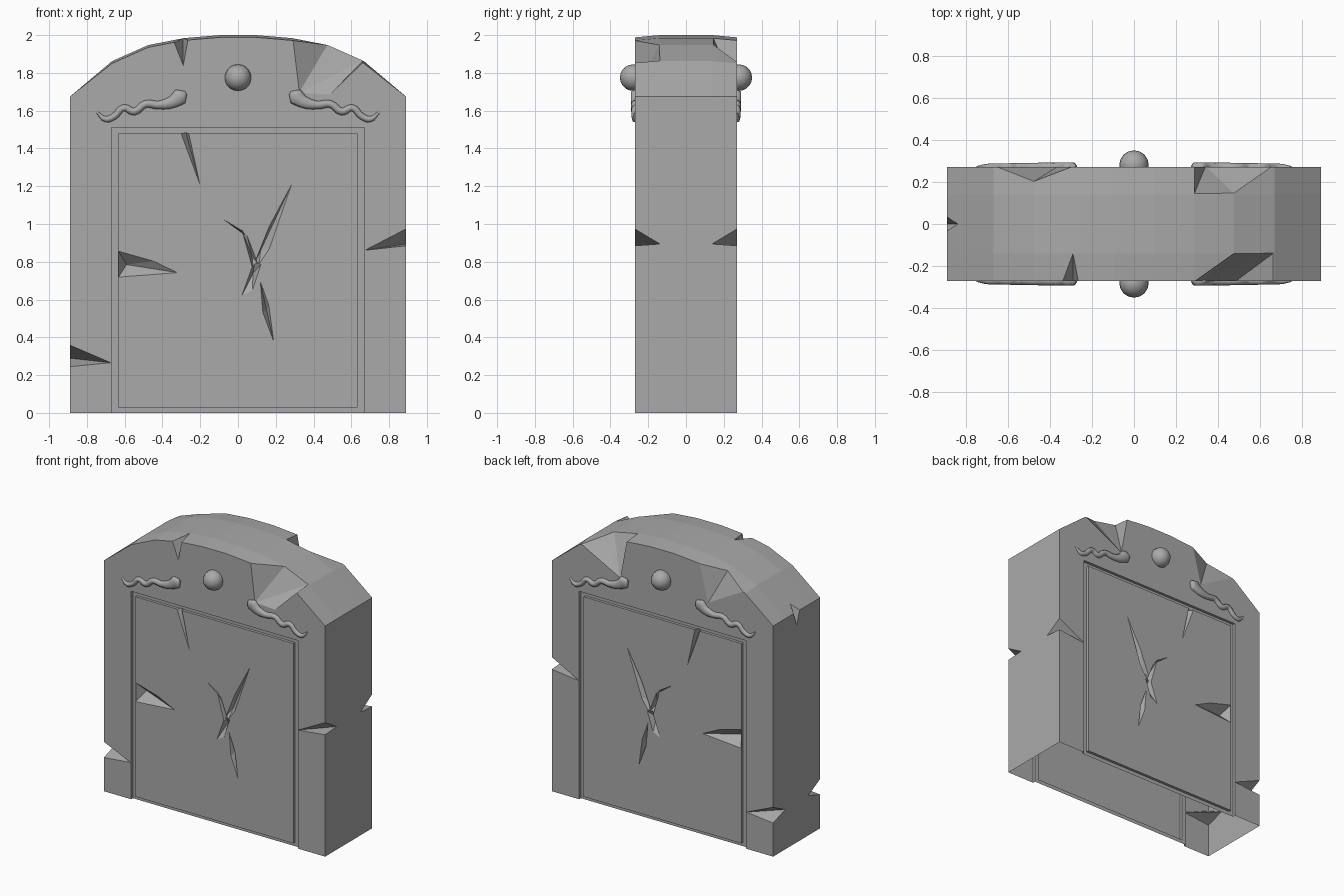
import bpy, bmesh, math

if bpy.data.objects.get("Cube"):
    bpy.data.objects.remove(bpy.data.objects["Cube"])

stone = bpy.data.materials.new("grey_stone")
stone.use_nodes = True
stone.diffuse_color = (0.4, 0.4, 0.4, 1)
stone.node_tree.nodes["Principled BSDF"].inputs["Base Color"].default_value = (0.4, 0.4, 0.4, 1)

HALF = 0.27      # half thickness of the slab
F = -0.274       # just outside the front face


def add_object(name, bm):
    bmesh.ops.recalc_face_normals(bm, faces=bm.faces)
    mesh = bpy.data.meshes.new(name)
    bm.to_mesh(mesh)
    bm.free()
    mesh.materials.append(stone)
    obj = bpy.data.objects.new(name, mesh)
    bpy.context.collection.objects.link(obj)
    return obj


# Arched slab: the same profile in four rows, crowned a little in the middle
arch = [(0.889, 1.675), (0.667, 1.85), (0.476, 1.935), (0.286, 1.972), (0.095, 1.988)]
profile = [(-0.889, 0)] + [(-x, z) for x, z in arch] + arch[::-1] + [(0.889, 0)]
bm = bmesh.new()
rows = []
for y in (-HALF, -0.14, 0.14, HALF):
    crown = 0.012 if abs(y) < 0.2 else 0
    rows.append([bm.verts.new((x, y, z + (crown if z > 1.7 else 0))) for x, z in profile])
count = len(profile)
for a, b in zip(rows, rows[1:]):
    for i in range(count):
        j = (i + 1) % count
        bm.faces.new((a[i], a[j], b[j], b[i]))
bm.faces.new(rows[0])
bm.faces.new(rows[-1])
slab = add_object("stone_slab", bm)

# Cutters: convex hulls of a few points, optionally repeated on the back
cutters = []


def cut(points, both=True):
    for side in ((1, -1) if both else (1,)):
        bm = bmesh.new()
        for x, y, z in points:
            bm.verts.new((x, y * side, z))
        hull = bmesh.ops.convex_hull(bm, input=bm.verts)
        spare = [v for v in hull["geom_interior"] if isinstance(v, bmesh.types.BMVert)]
        bmesh.ops.delete(bm, geom=spare, context="VERTS")
        cutter = add_object("crack_cutter", bm)
        cutter.hide_render = True
        cutters.append(cutter)
        mod = slab.modifiers.new("cut", "BOOLEAN")
        mod.operation, mod.solver, mod.object = "DIFFERENCE", "EXACT", cutter


def groove(x0, x1, z0, z1):
    cut([(x, y, z) for x in (x0, x1) for y in (-0.3, -0.25) for z in (z0, z1)])


def crack(outline, deep):
    cut([(x, F, z) for x, z in outline] + [(x, F + d, z) for x, z, d in deep])


# Groove framing the panel
groove(-0.67, -0.635, -0.05, 1.51)
groove(0.633, 0.67, -0.05, 1.51)
groove(-0.65, 0.65, 1.48, 1.51)
groove(-0.65, 0.65, -0.05, 0.028)

# Cracks in the panel
crack([(-0.305, 1.483), (-0.26, 1.483), (-0.195, 1.185)], [(-0.275, 1.483, 0.05)])
crack([(-0.635, 0.86), (-0.44, 0.805), (-0.305, 0.74), (-0.635, 0.715)], [(-0.59, 0.785, 0.07)])
crack([(0.298, 1.24), (0.17, 1.0), (0.09, 0.8), (0.11, 0.78), (0.17, 0.87)], [(0.12, 0.86, 0.05)])
crack([(-0.092, 1.035), (0.025, 0.965), (0.04, 0.94)], [(0.02, 0.955, 0.03)])
crack([(0.02, 0.965), (0.045, 0.95), (0.11, 0.78), (0.08, 0.75)], [(0.075, 0.83, 0.05)])
crack([(0.09, 0.82), (0.125, 0.79), (0.075, 0.64), (0.015, 0.61)], [(0.08, 0.74, 0.05)])
crack([(0.115, 0.71), (0.165, 0.57), (0.192, 0.365), (0.13, 0.53)], [(0.15, 0.55, 0.05)])

# Notches on the side edges
cut([(0.893, F, 0.978), (0.893, F, 0.885), (0.665, F, 0.86), (0.893, -0.135, 0.895)])
cut([(-0.893, F, 0.362), (-0.893, F, 0.243), (-0.667, F, 0.265),
     (-0.893, -0.13, 0.29), (-0.857, -0.2, 0.285)])
cut([(-0.895, 0.045, 1.69), (-0.895, -0.045, 1.69), (-0.825, 0, 1.75), (-0.895, 0, 1.56)], False)

# Chips along the arch
cut([(-0.345, F, 1.975), (-0.262, F, 1.985), (-0.29, F, 1.835), (-0.29, -0.13, 1.995)], False)
cut([(0.285, F, 1.98), (0.48, -0.135, 1.96), (0.667, -0.135, 1.87), (0.667, F, 1.86),
     (0.47, F, 1.96), (0.47, -0.235, 1.87), (0.32, F, 1.69), (0.48, F, 1.68)], False)
cut([(0.285, 0.14, 1.995), (0.48, 0.14, 1.96), (0.667, -F, 1.86), (0.285, -F, 1.985),
     (0.47, -F, 1.96), (0.48, 0.2, 1.87), (0.34, -F, 1.69)], False)
cut([(-0.667, -F, 1.86), (-0.285, -F, 1.985), (-0.48, -F, 1.96), (-0.48, 0.2, 1.95),
     (-0.47, 0.23, 1.87), (-0.36, -F, 1.69)], False)

# Bake the cuts, drop the cutters and open the underside
graph = bpy.context.evaluated_depsgraph_get()
baked = bpy.data.meshes.new_from_object(slab.evaluated_get(graph))
slab.modifiers.clear()
slab.data = baked
for cutter in cutters:
    bpy.data.objects.remove(cutter)
bm = bmesh.new()
bm.from_mesh(baked)
under = [f for f in bm.faces if f.normal.z < -0.9 and f.calc_center_median().z < 0.005]
bmesh.ops.delete(bm, geom=under, context="FACES")
for face in bm.faces:
    face.smooth = False
    face.material_index = 0
bm.to_mesh(baked)
bm.free()
baked.materials.clear()
baked.materials.append(stone)

# Wavy carved tendrils, thick at the inner end: x, z, thickness
wave = [(0.275, 1.695, 0.5), (0.305, 1.675, 2.2), (0.35, 1.645, 1.6), (0.42, 1.63, 1.1),
        (0.49, 1.635, 1.0), (0.55, 1.595, 1.0), (0.605, 1.615, 0.9), (0.655, 1.57, 0.9),
        (0.7, 1.555, 0.8), (0.745, 1.59, 0.3)]


def tendril(name, sx, sy):
    curve = bpy.data.curves.new(name, "CURVE")
    curve.dimensions = "3D"
    curve.bevel_depth, curve.bevel_resolution, curve.resolution_u = 0.02, 2, 4
    curve.use_fill_caps = True
    spline = curve.splines.new("BEZIER")
    spline.bezier_points.add(len(wave) - 1)
    for p, (x, z, r) in zip(spline.bezier_points, wave):
        p.co, p.radius = (sx * x, 0, z), r
        p.handle_left_type = p.handle_right_type = "AUTO"
    temp = bpy.data.objects.new(name, curve)
    bpy.context.collection.objects.link(temp)
    mesh = bpy.data.meshes.new_from_object(temp.evaluated_get(bpy.context.evaluated_depsgraph_get()))
    bpy.data.objects.remove(temp)
    bm = bmesh.new()
    bm.from_mesh(mesh)
    for v in bm.verts:
        v.co.y = sy * HALF + max(-0.022, min(0.022, v.co.y))
    for face in bm.faces:
        face.smooth = True
    add_object(name, bm)


# Round studs and tendrils on both faces
for sy, face_name in ((-1, "front"), (1, "back")):
    for sx, side_name in ((1, "left"), (-1, "right")):
        tendril(f"{face_name}_{side_name}_tendril", sx, sy)
    bm = bmesh.new()
    bmesh.ops.create_uvsphere(bm, u_segments=16, v_segments=10, radius=0.07)
    bmesh.ops.translate(bm, verts=bm.verts, vec=(0, sy * 0.28, 1.775))
    for face in bm.faces:
        face.smooth = True
    add_object(f"{face_name}_stud", bm)
